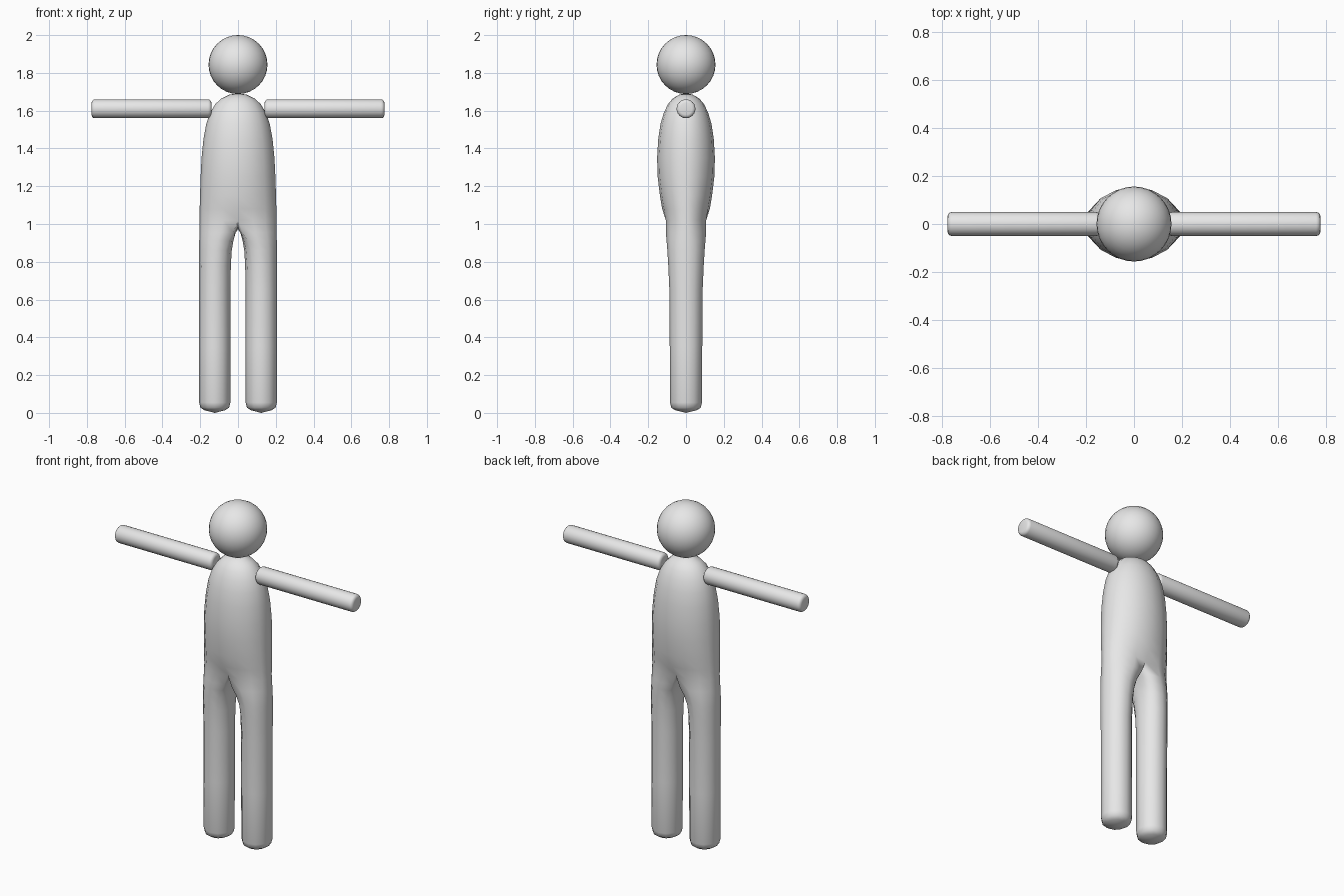
import bpy, bmesh, math

if "Cube" in bpy.data.objects:
    bpy.data.objects.remove(bpy.data.objects["Cube"])

grey = bpy.data.materials.new("light_grey")
grey.diffuse_color = (0.8, 0.8, 0.8, 1)
grey.use_nodes = True
grey.node_tree.nodes["Principled BSDF"].inputs["Base Color"].default_value = grey.diffuse_color


def finish(ob, name, angle=60):
    ob.name = name
    ob.data.materials.append(grey)
    bpy.ops.object.select_all(action='DESELECT')
    ob.select_set(True)
    bpy.context.view_layer.objects.active = ob
    bpy.ops.object.shade_smooth_by_angle(angle=math.radians(angle))


# head
bpy.ops.mesh.primitive_uv_sphere_add(segments=32, ring_count=16, radius=0.156, location=(0, 0, 1.844))
finish(bpy.context.object, "head")

# arms: straight rods with rounded ends
for side, name in ((-1, "left_arm"), (1, "right_arm")):
    bpy.ops.mesh.primitive_cylinder_add(vertices=24, radius=0.05, depth=0.635,
                                        location=(side * 0.458, 0, 1.61),
                                        rotation=(0, math.pi / 2, 0))
    arm = bpy.context.object
    bev = arm.modifiers.new("round_ends", 'BEVEL')
    bev.width, bev.segments, bev.limit_method = 0.018, 3, 'ANGLE'
    bpy.ops.object.modifier_apply(modifier=bev.name)
    finish(arm, name)

# body: torso rings that split into two leg loops at the crotch
bm = bmesh.new()
N = 16


def bridge(a, b):
    for i in range(len(a)):
        j = (i + 1) % len(a)
        bm.faces.new((a[i], b[i], b[j], a[j]))


def cap(ring, co, flip=False):
    c = bm.verts.new(co)
    for i in range(len(ring)):
        a, b = ring[i], ring[(i + 1) % len(ring)]
        bm.faces.new((b, a, c) if flip else (a, b, c))


# torso: height, half width, half depth
torso = [(1.685, .045, .035), (1.665, .088, .07), (1.635, .12, .095), (1.59, .147, .117),
         (1.53, .168, .135), (1.45, .183, .147), (1.35, .193, .153), (1.25, .198, .15),
         (1.15, .201, .138), (1.08, .203, .126), (1.02, .204, .116)]
rings = []
for z, rx, ry in torso:
    ring = []
    for i in range(N):
        a = -math.pi / 2 + 2 * math.pi * i / N
        mid = z == torso[-1][0] and i % 8 == 0
        ring.append(bm.verts.new((rx * math.cos(a), ry * math.sin(a) * (0.82 if mid else 1), z)))
    rings.append(ring)
for a, b in zip(rings, rings[1:]):
    bridge(a, b)
cap(rings[0], (0, 0, 1.692))

# crotch saddle running back to front
hip = rings[-1]
saddle = [bm.verts.new((0, y, z)) for y, z in ((.055, .985), (0, .972), (-.055, .985))]

# legs: height, blend from hip outline to round leg, radius, half depth
legs = [(.955, .3, .083, .105), (.91, .62, .083, .1), (.86, .83, .083, .097),
        (.78, .95, .083, .093), (.65, 1, .083, .088), (.35, 1, .083, .086),
        (.055, 1, .083, .085), (.028, 1, .076, .078), (.014, 1, .055, .057)]
right = hip[:9] + saddle
left = hip[8:] + [hip[0]] + saddle[::-1]
for side, start in ((1, right), (-1, left)):
    prev = start
    for z, t, r, ry in legs:
        ring = []
        for k, v in enumerate(start):
            a = math.radians(-120 + 30 * k)
            lx, ly = side * (.123 + r * math.cos(a)), side * ry * math.sin(a)
            ring.append(bm.verts.new((v.co.x + (lx - v.co.x) * t,
                                      v.co.y + (ly - v.co.y) * t, z)))
        bridge(prev, ring)
        prev = ring
    cap(prev, (side * .123, 0, 0), True)

bmesh.ops.recalc_face_normals(bm, faces=bm.faces)
mesh = bpy.data.meshes.new("body")
bm.to_mesh(mesh)
bm.free()
body = bpy.data.objects.new("body", mesh)
bpy.context.collection.objects.link(body)
finish(body, "body", 85)
